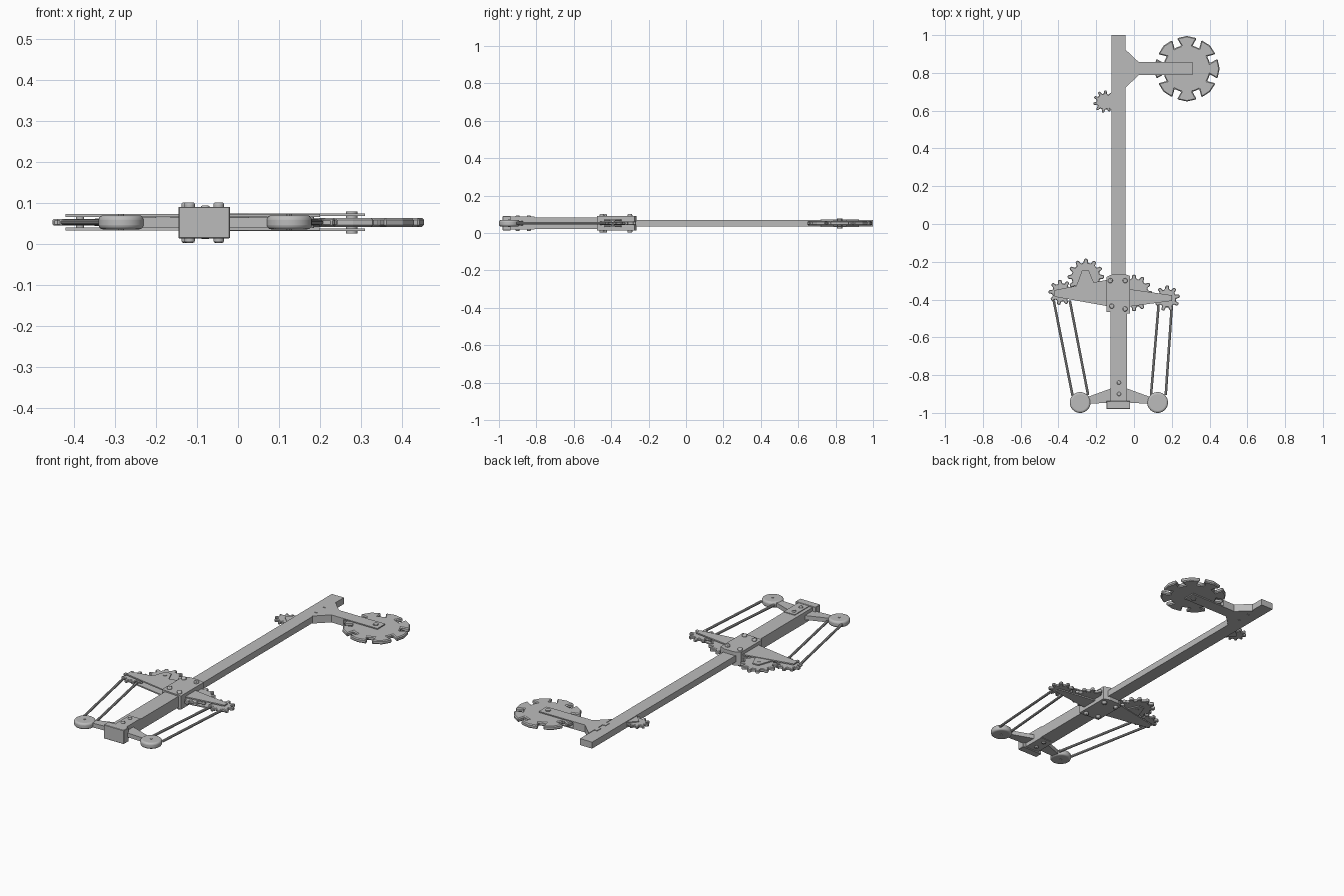
import bpy, bmesh
from math import sin, cos, pi, atan2
from mathutils import Vector

cube = bpy.data.objects.get("Cube")
if cube:
    bpy.data.objects.remove(cube, do_unlink=True)

grey = bpy.data.materials.new("plain grey")
grey.use_nodes = True
colour = (0.5, 0.5, 0.5, 1)
grey.diffuse_color = colour
grey.node_tree.nodes["Principled BSDF"].inputs["Base Color"].default_value = colour
MID = 0.052  # height of the central plane


def finish(name, bm, bevel=0, segments=1):
    bmesh.ops.recalc_face_normals(bm, faces=bm.faces)
    me = bpy.data.meshes.new(name)
    bm.to_mesh(me)
    bm.free()
    me.materials.append(grey)
    ob = bpy.data.objects.new(name, me)
    bpy.context.collection.objects.link(ob)
    if bevel:
        mod = ob.modifiers.new("bevel", "BEVEL")
        mod.width, mod.segments = bevel, segments
        mod.limit_method, mod.angle_limit = "ANGLE", 0.9
    return ob


def smooth(ob):
    bpy.ops.object.select_all(action="DESELECT")
    ob.select_set(True)
    bpy.context.view_layer.objects.active = ob
    bpy.ops.object.shade_smooth_by_angle()


def prism(name, points, z0, z1, bevel=0):
    bm = bmesh.new()
    face = bm.faces.new([bm.verts.new((x, y, z0)) for x, y in points])
    ext = bmesh.ops.extrude_face_region(bm, geom=[face])["geom"]
    bmesh.ops.translate(bm, vec=(0, 0, z1 - z0),
                        verts=[v for v in ext if isinstance(v, bmesh.types.BMVert)])
    return finish(name, bm, bevel)


def box(name, x0, x1, y0, y1, z0, z1, bevel=0):
    return prism(name, [(x0, y0), (x1, y0), (x1, y1), (x0, y1)], z0, z1, bevel)


def rod(name, a, b, r, sides=24, bevel=0, segments=1):
    a, b = Vector(a), Vector(b)
    bm = bmesh.new()
    bmesh.ops.create_cone(bm, cap_ends=True, segments=sides, radius1=r, radius2=r,
                          depth=(b - a).length)
    turn = (b - a).to_track_quat("Z", "Y").to_matrix()
    bmesh.ops.rotate(bm, matrix=turn, verts=bm.verts)
    bmesh.ops.translate(bm, vec=(a + b) / 2, verts=bm.verts)
    ob = finish(name, bm, bevel, segments)
    smooth(ob)
    return ob


def gear(name, x, y, teeth, r_in, r_out, base, tip, half, turn=0, bevel=0.003):
    # base and tip are the half widths of a tooth
    pts = []
    for i in range(teeth):
        a = turn + 2 * pi * i / teeth
        step = pi / teeth
        for r, w in ((r_in, -base), (r_out, -tip), (r_out * 1.02, 0), (r_out, tip), (r_in, base)):
            b = a + atan2(w, r)
            pts.append((x + r * cos(b), y + r * sin(b)))
        pts.append((x + r_in * cos(a + step), y + r_in * sin(a + step)))
    return prism(name, pts, MID - half, MID + half, bevel)


def paired_plates(name, points, gap, thick):
    for side, lo, hi in (("upper", gap, gap + thick), ("lower", -gap - thick, -gap)):
        prism(side + "_" + name, points, MID + lo, MID + hi)


# shaft
box("shaft", -0.12, -0.045, -0.4, 1.0, 0.034, 0.07)
box("stock", -0.125, -0.037, -0.96, -0.275, 0.021, 0.083)
box("end_block", -0.145, -0.02, -0.98, -0.937, 0.013, 0.09, 0.002)

# clamp around the shaft with rivets through it
prism("clamp", [(-0.145, -0.465), (-0.02, -0.475), (-0.02, -0.275), (-0.055, -0.264),
                (-0.11, -0.264), (-0.145, -0.28)], 0.014, 0.09)
for x, y in ((-0.125, -0.3), (-0.047, -0.3), (-0.118, -0.435), (-0.047, -0.45)):
    rod("clamp_rivet", (x, y, 0.002), (x, y, 0.101), 0.013, 16, 0.005, 2)

# raised plate and rivets at the end of the stock
box("end_plate", -0.105, -0.037, -0.937, -0.81, 0.018, 0.087)
for y in (-0.9, -0.84):
    rod("end_rivet", (-0.08, y, 0.011), (-0.08, y, 0.093), 0.011, 16, 0.004, 2)

# tapering cross arms
paired_plates("right_cross_arm", [(-0.14, -0.295), (-0.42, -0.35), (-0.42, -0.385),
                                  (-0.14, -0.435)], 0.013, 0.007)
paired_plates("left_cross_arm", [(-0.025, -0.345), (0.2, -0.377), (0.2, -0.407),
                                 (-0.025, -0.437)], 0.013, 0.007)
paired_plates("gear_bracket", [(-0.31, -0.34), (-0.275, -0.245), (-0.24, -0.245),
                               (-0.2, -0.34)], 0.011, 0.006)

# cross arm gears
gear("right_large_gear", -0.255, -0.28, 12, 0.075, 0.095, 0.013, 0.009, 0.009, pi / 2)
gear("left_large_gear", 0.0, -0.365, 12, 0.075, 0.095, 0.013, 0.009, 0.009)
gear("right_small_gear", -0.385, -0.362, 9, 0.048, 0.066, 0.011, 0.009, 0.008, 0.3)
gear("left_small_gear", 0.175, -0.393, 9, 0.048, 0.067, 0.011, 0.009, 0.008, pi / 2)
for x, y in ((-0.255, -0.28), (-0.385, -0.365), (0.175, -0.392)):
    rod("gear_pin", (x, y, MID - 0.019), (x, y, MID + 0.019), 0.01, 16)

# pulleys on short arms
for side, x, root in (("right", -0.285, -0.12), ("left", 0.125, -0.04)):
    rod(side + "_pulley", (x, -0.945, 0.035), (x, -0.945, 0.069), 0.055, 40, 0.011, 4)
    rod(side + "_pulley_pin", (x, -0.945, 0.032), (x, -0.945, 0.072), 0.007, 12)
    prism(side + "_pulley_arm", [(root, -0.87), (root, -0.945), (x, -0.955), (x, -0.93)],
          0.04, 0.064)

# cords from the small gears to the pulleys
for a, b in (((-0.425, -0.405), (-0.325, -0.91)), ((-0.34, -0.405), (-0.243, -0.905)),
             ((0.13, -0.43), (0.09, -0.905)), ((0.2, -0.435), (0.168, -0.905))):
    rod("cord", (*a, MID), (*b, MID), 0.007, 10)

# rear arm holding the toothed wheel
paired_plates("rear_arm", [(-0.047, 0.925), (0.025, 0.857), (0.31, 0.857), (0.31, 0.788),
                           (0.025, 0.788), (-0.047, 0.72)], 0.015, 0.006)
prism("rear_arm_core", [(-0.047, 0.925), (0.025, 0.857), (0.1, 0.857), (0.1, 0.788),
                        (0.025, 0.788), (-0.047, 0.72)], MID - 0.015, MID + 0.015)
for y in (0.785, 0.86):
    box("rear_arm_tab", -0.065, -0.045, y - 0.017, y + 0.017, 0.031, 0.073)
gear("toothed_wheel", 0.28, 0.822, 8, 0.125, 0.17, 0.03, 0.055, 0.011, 0, 0.005)
rod("wheel_pin", (0.277, 0.822, 0.025), (0.277, 0.822, 0.078), 0.014, 20)

# small rear gear and its bracket
gear("rear_small_gear", -0.157, 0.648, 10, 0.042, 0.058, 0.008, 0.007, 0.008, 0.2)
paired_plates("rear_gear_bracket", [(-0.118, 0.7), (-0.165, 0.65), (-0.118, 0.6)], 0.009, 0.005)
